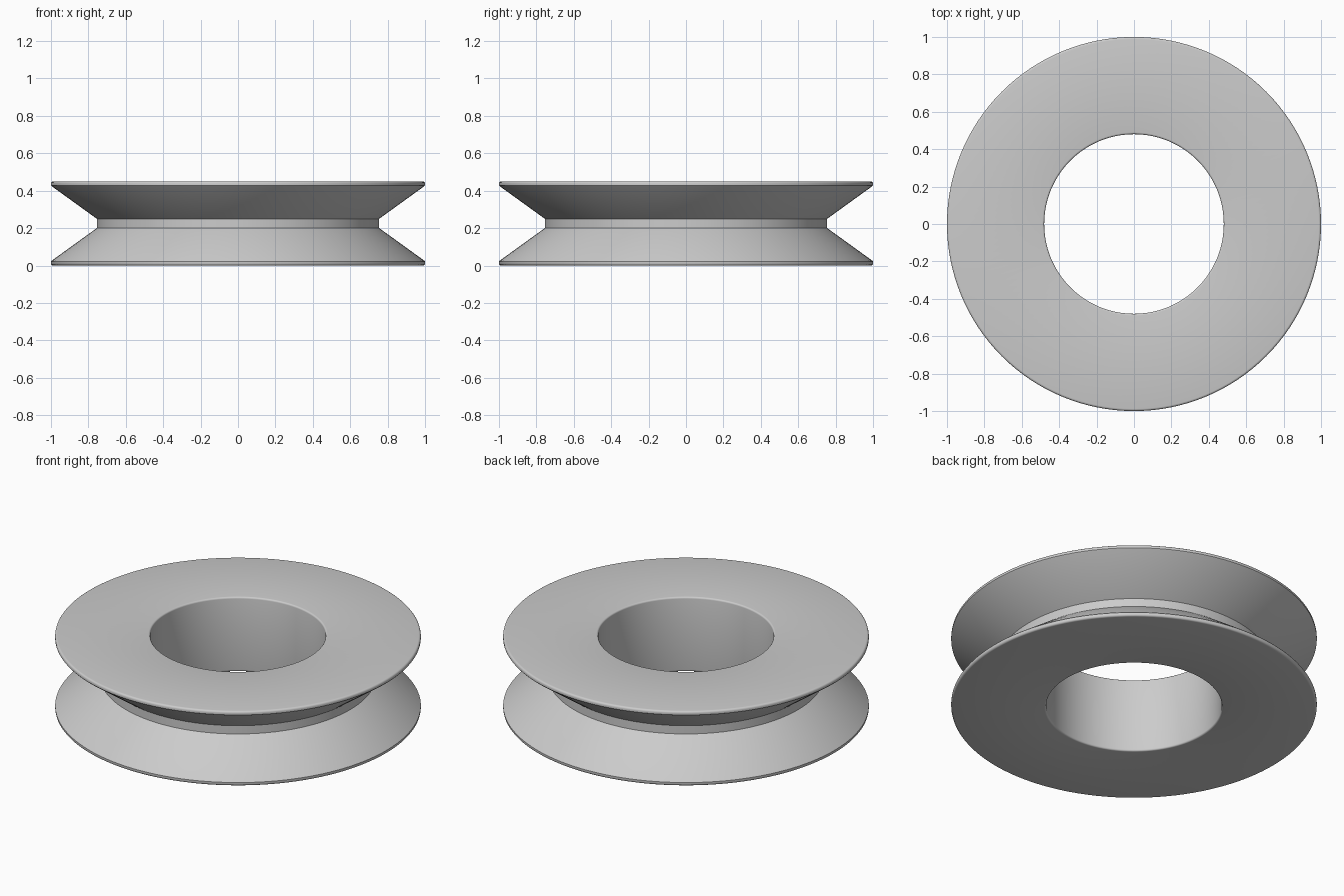
import bpy
import bmesh
import math

cube = bpy.data.objects.get("Cube")
if cube:
    bpy.data.objects.remove(cube, do_unlink=True)

HEIGHT = 0.45
SEGMENTS = 128

# Plain grey material
grey = bpy.data.materials.new("light grey")
grey.use_nodes = True
colour = (0.6, 0.6, 0.6, 1)
grey.diffuse_color = colour
grey.node_tree.nodes["Principled BSDF"].inputs["Base Color"].default_value = colour


def rounded(cx, cz, radius, start, end, steps=4):
    """Points along a small arc, angles in degrees."""
    angles = [math.radians(start + (end - start) * i / steps) for i in range(steps + 1)]
    return [(cx + radius * math.cos(a), cz + radius * math.sin(a)) for a in angles]


# Lower half of the cross-section: bore, softened edges, rim, groove wall
lower = [(0.48, 0.01)]
lower += rounded(0.49, 0.01, 0.01, 180, 270)[1:]
lower += rounded(0.988, 0.012, 0.012, 270, 360)
lower += [(1.0, 0.021), (0.996, 0.026), (0.755, 0.2)]
upper = [(r, HEIGHT - z) for r, z in reversed(lower)]
profile = lower + upper

# Pulley wheel: revolve the closed cross-section
bm = bmesh.new()
rings = []
for i in range(SEGMENTS):
    a = math.tau * i / SEGMENTS
    rings.append([bm.verts.new((r * math.cos(a), r * math.sin(a), z)) for r, z in profile])
for i, ring in enumerate(rings):
    following = rings[(i + 1) % SEGMENTS]
    for j in range(len(profile)):
        k = (j + 1) % len(profile)
        bm.faces.new((ring[j], following[j], following[k], ring[k]))
bmesh.ops.recalc_face_normals(bm, faces=bm.faces)

mesh = bpy.data.meshes.new("grooved_wheel")
bm.to_mesh(mesh)
bm.free()
mesh.materials.append(grey)
wheel = bpy.data.objects.new("grooved_wheel", mesh)
bpy.context.collection.objects.link(wheel)

# Smooth round surfaces, crisp groove corners
bpy.context.view_layer.objects.active = wheel
wheel.select_set(True)
bpy.ops.object.shade_smooth_by_angle(angle=math.radians(30))
